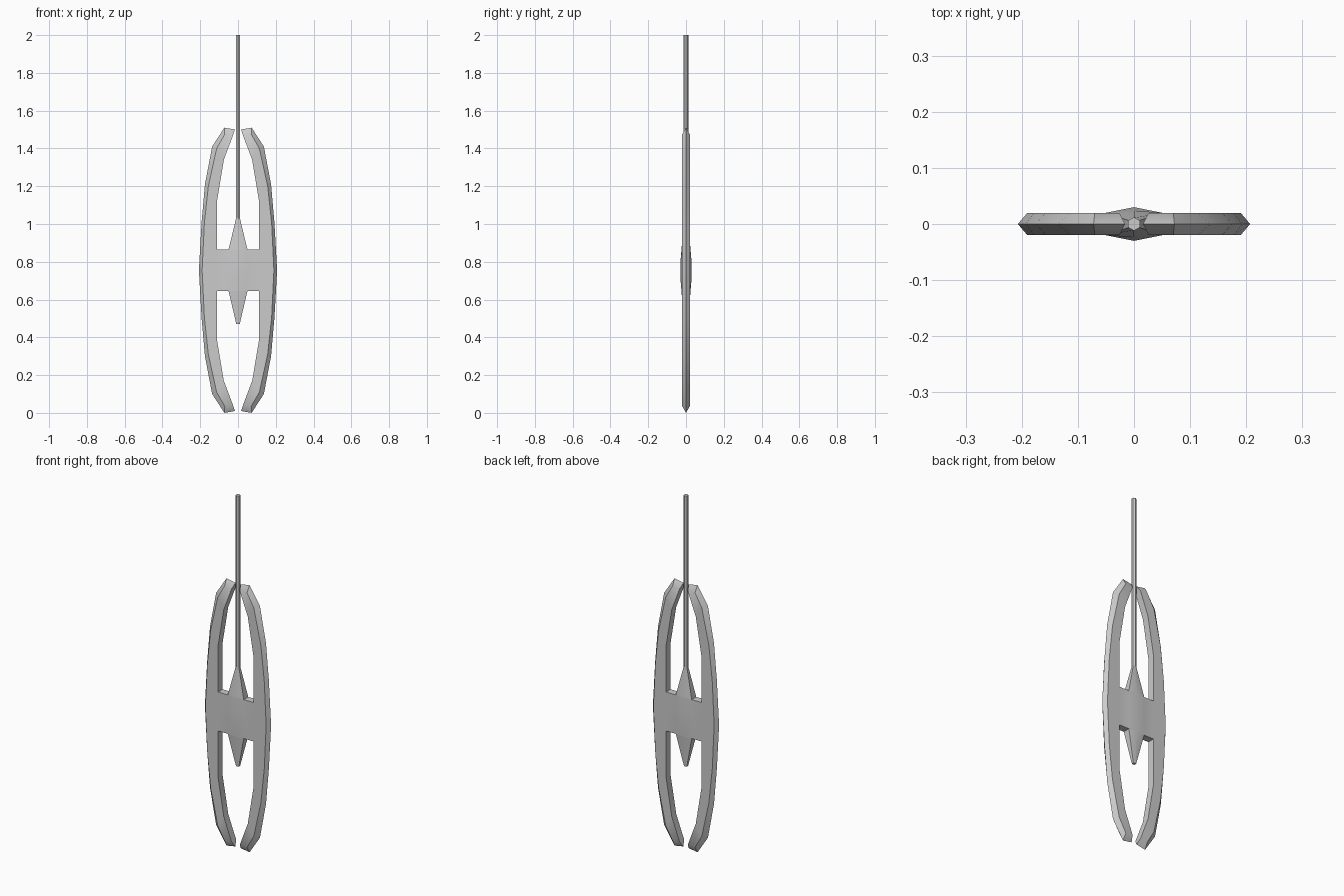
import bpy, bmesh, math

cube = bpy.data.objects.get("Cube")
if cube:
    bpy.data.objects.remove(cube, do_unlink=True)

MID = 0.755    # height of the plane of symmetry
THICK = 0.02   # half thickness of the flat plate

steel = bpy.data.materials.new("light grey metal")
steel.use_nodes = True
colour = (0.6, 0.6, 0.6, 1)
steel.diffuse_color = colour
steel.node_tree.nodes["Principled BSDF"].inputs["Base Color"].default_value = colour


def finish(name, bm):
    bmesh.ops.remove_doubles(bm, verts=bm.verts, dist=0.0005)
    bmesh.ops.recalc_face_normals(bm, faces=bm.faces)
    mesh = bpy.data.meshes.new(name)
    bm.to_mesh(mesh)
    bm.free()
    obj = bpy.data.objects.new(name, mesh)
    bpy.context.collection.objects.link(obj)
    mesh.materials.append(steel)
    bpy.ops.object.select_all(action="DESELECT")
    obj.select_set(True)
    bpy.context.view_layer.objects.active = obj
    bpy.ops.object.shade_smooth_by_angle(angle=math.radians(35))
    return obj


def loft(bm, sections, caps=True):
    rings = [[bm.verts.new(p) for p in s] for s in sections]
    n = len(rings[0])
    for a, b in zip(rings, rings[1:]):
        for i in range(n):
            j = (i + 1) % n
            bm.faces.new((a[i], a[j], b[j], b[i]))
    if caps:
        bm.faces.new(rings[0])
        bm.faces.new(rings[-1])
    return rings


# Curved arms: outer ridge, bevel rim and inner edge, as (x, height from MID)
stations = [
    ((0.207, 0.0), (0.19, 0.0), (0.11, 0.0)),
    ((0.193, 0.25), (0.178, 0.25), (0.11, 0.23)),
    ((0.175, 0.455), (0.157, 0.445), (0.11, 0.375)),
    ((0.137, 0.655), (0.113, 0.645), (0.075, 0.585)),
    ((0.072, 0.755), (0.07, 0.72), (0.026, 0.715)),
]
TIP = (0.016, 0.745)


def arm(name, side):
    bm = bmesh.new()
    for up in (1, -1):
        sections = []
        for ridge, rim, inner in stations:
            pts = ((ridge, 0), (rim, -THICK), (inner, -THICK), (inner, THICK), (rim, THICK))
            sections.append([(side * x, y, MID + up * h) for (x, h), y in pts])
        ridge, rim_f, in_f, in_b, rim_b = loft(bm, sections, caps=False)[-1]
        # chisel-shaped end
        tip = bm.verts.new((side * TIP[0], 0, MID + up * TIP[1]))
        bm.faces.new((ridge, rim_f, in_f, tip))
        bm.faces.new((ridge, tip, in_b, rim_b))
        bm.faces.new((in_f, in_b, tip))
    return finish(name, bm)


arm("left_arm", 1)
arm("right_arm", -1)

# Bridge with a swollen centre, and a spike above and below
bm = bmesh.new()
sections = []
for h, bulge in ((-0.11, 0.024), (-0.04, 0.03), (0.04, 0.03), (0.11, 0.024)):
    front = [(-0.11, THICK), (-0.05, THICK), (0, bulge), (0.05, THICK), (0.11, THICK)]
    ring = [(x, -y) for x, y in front] + [(x, y) for x, y in reversed(front)]
    sections.append([(x, y, MID + h) for x, y in ring])
loft(bm, sections)
finish("bridge", bm)

for name, up, length in (("upper_spike", 1, 0.28), ("lower_spike", -1, 0.285)):
    bm = bmesh.new()
    sections = []
    for h, w, s, d in ((0.11, 0.05, THICK, 0.024), (length, 0.009, 0.006, 0.011)):
        ring = ((-w, -s), (0, -d), (w, -s), (w, s), (0, d), (-w, s))
        sections.append([(x, y, MID + up * h) for x, y in ring])
    loft(bm, sections)
    finish(name, bm)

# Long hexagonal rod
bm = bmesh.new()
sections = []
for z in (1.0, 2.0):
    angles = [math.radians(60 * i + 30) for i in range(6)]
    sections.append([(0.012 * math.cos(a), 0.012 * math.sin(a), z) for a in angles])
loft(bm, sections)
finish("rod", bm)
